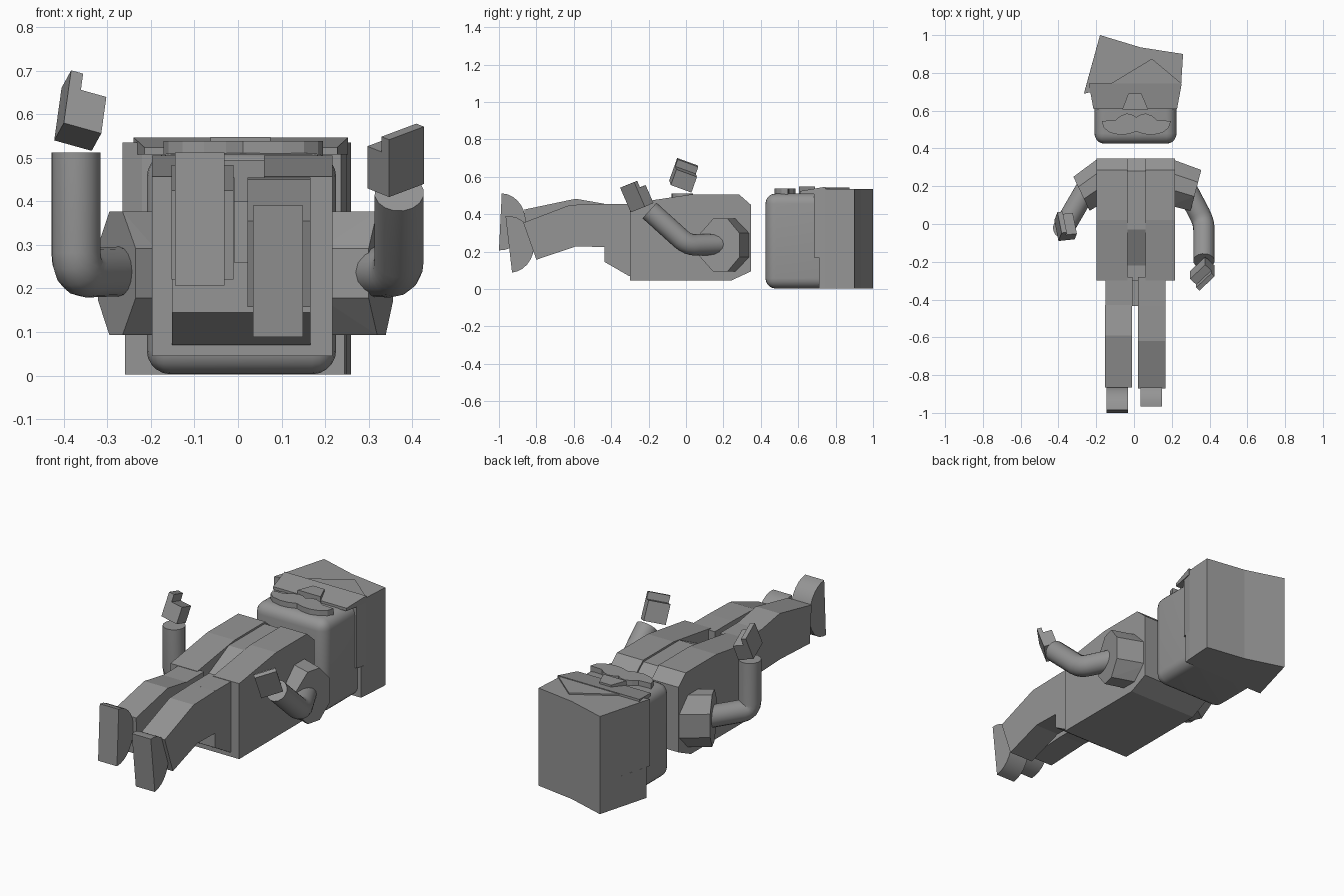
import bpy, bmesh, math
from mathutils import Vector

if "Cube" in bpy.data.objects:
    bpy.data.objects.remove(bpy.data.objects["Cube"], do_unlink=True)

grey = bpy.data.materials.new("plain_grey")
grey.use_nodes = True
COLOUR = (0.3, 0.3, 0.3, 1)
grey.diffuse_color = COLOUR
grey.node_tree.nodes["Principled BSDF"].inputs["Base Color"].default_value = COLOUR


def finish(name, bm):
    bmesh.ops.recalc_face_normals(bm, faces=bm.faces)
    mesh = bpy.data.meshes.new(name)
    bm.to_mesh(mesh)
    bm.free()
    mesh.materials.append(grey)
    obj = bpy.data.objects.new(name, mesh)
    bpy.context.collection.objects.link(obj)
    return obj


def smooth(obj):
    bpy.ops.object.select_all(action='DESELECT')
    obj.select_set(True)
    bpy.context.view_layer.objects.active = obj
    bpy.ops.object.shade_smooth_by_angle(angle=math.radians(35))


def prism(name, pts, lo, hi, axis="x"):
    """Extrude a (y, z) outline along x, or an (x, y) outline along z."""
    bm = bmesh.new()
    place = (lambda p: (lo, *p)) if axis == "x" else (lambda p: (*p, lo))
    face = bm.faces.new([bm.verts.new(place(p)) for p in pts])
    step = Vector((hi - lo, 0, 0)) if axis == "x" else Vector((0, 0, hi - lo))
    new = bmesh.ops.extrude_face_region(bm, geom=[face])["geom"]
    bmesh.ops.translate(bm, vec=step, verts=[v for v in new if isinstance(v, bmesh.types.BMVert)])
    # the starting face stays as the near cap
    if face.is_valid is False:
        bmesh.ops.holes_fill(bm, edges=bm.edges)
    return finish(name, bm)


def hull(name, pts):
    bm = bmesh.new()
    for p in pts:
        bm.verts.new(p)
    bmesh.ops.convex_hull(bm, input=bm.verts)
    bmesh.ops.dissolve_limit(bm, angle_limit=0.02, verts=bm.verts, edges=bm.edges)
    return finish(name, bm)


# Head with rounded edges
bm = bmesh.new()
bmesh.ops.create_cube(bm, size=1)
for v in bm.verts:
    v.co = Vector((0.008 + v.co.x * 0.435, 0.61 + v.co.y * 0.37, 0.257 + v.co.z * 0.508))
front = [e for e in bm.edges if min(v.co.y for v in e.verts) < 0.5]
bmesh.ops.bevel(bm, geom=front, offset=0.055, segments=5, profile=0.5, affect='EDGES')
smooth(finish("head", bm))

# Hair block, brow fringe and pointed tuft
crown = [(-0.18, 1.0), (0.035, 0.935), (0.26, 0.9), (0.25, 0.745)]
prism("hair_upper", crown + [(0.237, 0.685), (-0.22, 0.7), (-0.265, 0.69)], 0.17, 0.535, "z")
prism("hair_lower", crown + [(0.245, 0.71), (-0.22, 0.71), (-0.26, 0.71)], 0.002, 0.17, "z")
hull("fringe", [(x, y, z) for x, y, top in
                ((-0.24, 0.745, 0.547), (0.253, 0.745, 0.547), (0.228, 0.61, 0.524), (-0.215, 0.61, 0.524))
                for z in (0.508, top)])
prism("hair_tuft", [(-0.12, 0.745), (0.095, 0.875), (0.25, 0.745)], 0.53, 0.543, "z")

# Nose and moustache
prism("nose", [(-0.03, 0.69), (0.04, 0.69), (0.075, 0.605), (-0.063, 0.605)], 0.5, 0.548, "z")
lobe = [(0.02, 0.578), (0.05, 0.585), (0.085, 0.572), (0.11, 0.55), (0.183, 0.545), (0.172, 0.51),
        (0.14, 0.484), (0.09, 0.472), (0.04, 0.476)]
outline = [(0.012, 0.565)] + [(0.012 + x, y) for x, y in lobe] + [(0.012, 0.49)]
outline += [(0.012 - x, y) for x, y in reversed(lobe)]
prism("moustache", outline, 0.49, 0.539, "z")

# Torso: two jacket halves and a sunken shirt front
back = [(-0.3, 0.045), (0.24, 0.045), (0.348, 0.095)]
jacket = back + [(0.348, 0.45), (0.285, 0.505), (0.02, 0.505), (-0.3, 0.457)]
shirt = back + [(0.348, 0.44), (0.28, 0.495), (-0.03, 0.495), (-0.22, 0.4), (-0.3, 0.4)]
prism("jacket_right", jacket, -0.198, -0.035)
prism("jacket_left", jacket, 0.06, 0.217)
prism("shirt", shirt, -0.035, 0.06)

# Pelvis with a notch down its middle
prism("pelvis", [(-0.28, 0.07), (-0.305, 0.07), (-0.435, 0.145), (-0.435, 0.26), (-0.28, 0.26)], -0.152, 0.167)
hip = [(-0.28, 0.26), (-0.435, 0.26), (-0.435, 0.455), (-0.28, 0.455)]
prism("hip_right", hip, -0.152, -0.008)
prism("hip_left", hip, 0.022, 0.167)

# Bent legs
prism("leg_right", [(-0.43, 0.455), (-0.59, 0.483), (-0.865, 0.425), (-0.85, 0.22), (-0.59, 0.232),
                    (-0.43, 0.225)], -0.153, -0.01)
prism("leg_left", [(-0.43, 0.455), (-0.62, 0.45), (-0.87, 0.355), (-0.8, 0.157), (-0.59, 0.228),
                   (-0.43, 0.225)], 0.022, 0.167)


def foot(name, toe, heel, depth, lo, hi):
    """Half-disc shoe with a flat sole between toe and heel."""
    toe, heel = Vector(toe), Vector(heel)
    mid, half = (toe + heel) / 2, (toe - heel) / 2
    up = Vector((half.y, -half.x)).normalized() * depth
    arc = [math.pi * i / 14 for i in range(15)]
    smooth(prism(name, [tuple(mid + half * math.cos(a) + up * math.sin(a)) for a in arc], lo, hi))


foot("foot_right", (-0.985, 0.512), (-1.0, 0.207), 0.135, -0.145, -0.031)
foot("foot_left", (-0.965, 0.39), (-0.93, 0.088), 0.135, 0.034, 0.149)


# Faceted shoulder sleeves
def shoulder(name, side, tip, along):
    ring = [(-1, -0.4), (-0.3, -1), (0.4, -1), (1, -0.45), (1, 0.45), (0.4, 1), (-0.3, 1), (-1, 0.4)]
    tip, along = Vector(tip), Vector(along)
    outer = [tip + along * u + Vector((0, 0, 0.142 * w)) for u, w in ring]
    inner = [(side * 0.19, 0.222 + 0.125 * u, 0.235 + 0.142 * w) for u, w in ring]
    hull(name, outer + inner)


shoulder("shoulder_left", 1, (0.328, 0.178, 0.235), (0.028, 0.108, 0))
shoulder("shoulder_right", -1, (-0.278, 0.16, 0.235), (-0.043, 0.09, 0))


# Tubular arms
def arm(name, points, radius=0.057):
    a, b, c = [Vector(p) for p in points]
    # short arc through the elbow
    d, e = b + (a - b).normalized() * 0.05, b + (c - b).normalized() * 0.05
    path = [a] + [d * (1 - t) ** 2 + b * 2 * t * (1 - t) + e * t * t for t in (0, 0.25, 0.5, 0.75, 1)] + [c]
    curve = bpy.data.curves.new(name, 'CURVE')
    curve.dimensions = '3D'
    curve.bevel_depth = radius
    curve.bevel_resolution = 6
    curve.use_fill_caps = True
    spline = curve.splines.new('POLY')
    spline.points.add(len(path) - 1)
    for point, co in zip(spline.points, path):
        point.co = (*co, 1)
    curve.materials.append(grey)
    obj = bpy.data.objects.new(name, curve)
    bpy.context.collection.objects.link(obj)
    bpy.ops.object.select_all(action='DESELECT')
    obj.select_set(True)
    bpy.context.view_layer.objects.active = obj
    bpy.ops.object.convert(target='MESH')
    smooth(bpy.context.view_layer.objects.active)


arm("arm_left", [(0.27, 0.2, 0.24), (0.37, 0.01, 0.235), (0.37, -0.195, 0.42)])
arm("arm_right", [(-0.25, 0.19, 0.24), (-0.372, -0.02, 0.235), (-0.372, -0.02, 0.512)])


# Hands: an L-shaped step swept sideways
def hand(name, corner, step, sweep, up, tall, low, thick):
    bm = bmesh.new()
    corner, step, sweep, up = [Vector(v) for v in (corner, step, sweep, up)]
    ell = [(0, 0), (1, 0), (1, low), (thick, low), (thick, tall), (0, tall)]
    rows = [[bm.verts.new(corner + step * s + up * h + sweep * k) for s, h in ell] for k in (0, 1)]
    for row in rows:
        bm.faces.new(row)
    for i in range(len(ell)):
        j = (i + 1) % len(ell)
        bm.faces.new((rows[0][i], rows[0][j], rows[1][j], rows[1][i]))
    finish(name, bm)


hand("hand_left", (0.347, -0.295, 0.41), (-0.05, 0.046, 0.02), (0.08, 0.075, 0.03), (0, -0.4, 0.92),
     0.143, 0.105, 0.35)
hand("hand_right", (-0.4, -0.09, 0.58), (0.086, 0.009, -0.024), (-0.022, 0.11, -0.04), (0.13, 0.33, 0.93),
     0.13, 0.09, 0.32)
